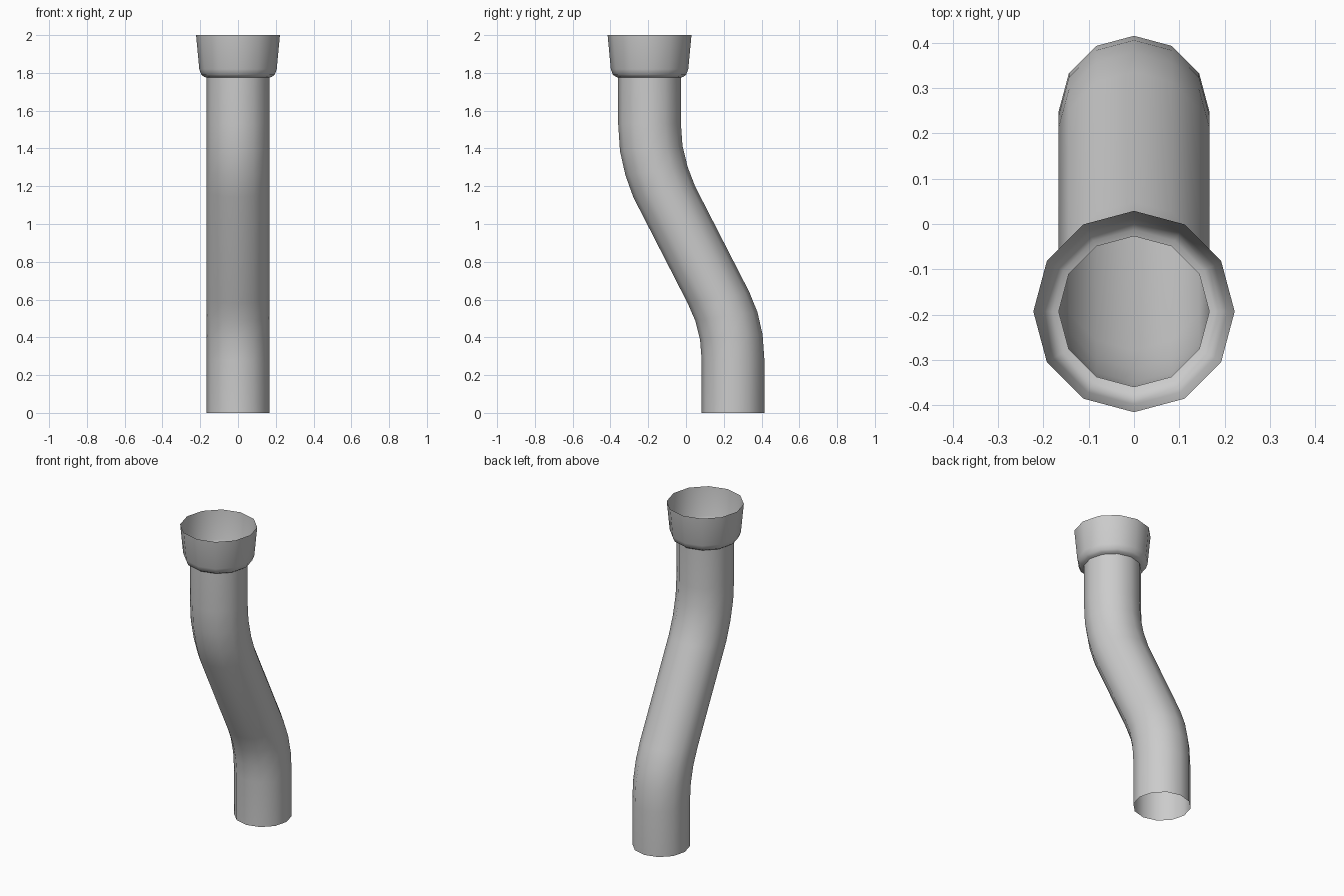
import bpy, bmesh
from math import sin, cos, tan, pi, radians

if "Cube" in bpy.data.objects:
    bpy.data.objects.remove(bpy.data.objects["Cube"])

SIDES = 12
R = 0.166

# Ring stations: centre y, centre z, radius, tilt in degrees
stations = [
    # lower straight end and lower bend
    (0.249, 0.00, R, 0), (0.249, 0.28, R, 0),
    (0.240, 0.40, R, 5), (0.214, 0.51, R, 8), (0.172, 0.61, R, 10),
    # upper bend and upper straight end
    (-0.115, 1.17, R, 10), (-0.156, 1.28, R, 8), (-0.184, 1.40, R, 5),
    (-0.193, 1.53, R, 0), (-0.193, 1.775, R, 0),
    # flared socket
    (-0.193, 1.78, 0.180, 0), (-0.193, 1.79, 0.194, 0),
    (-0.193, 1.82, 0.205, 0), (-0.193, 2.00, 0.222, 0),
]


def tube(name, rings):
    """Open-ended surface skinned through tilted rings."""
    bm = bmesh.new()
    loops = []
    for cy, cz, r, tilt in rings:
        t = radians(tilt)
        loop = []
        for i in range(SIDES):
            a = 2 * pi * i / SIDES
            u = r * sin(a)
            loop.append(bm.verts.new((r * cos(a), cy + u * cos(t), cz + u * sin(t))))
        loops.append(loop)
    for lo, hi in zip(loops, loops[1:]):
        for i in range(SIDES):
            j = (i + 1) % SIDES
            bm.faces.new((lo[i], lo[j], hi[j], hi[i]))
    mesh = bpy.data.meshes.new(name)
    bm.to_mesh(mesh)
    bm.free()
    obj = bpy.data.objects.new(name, mesh)
    bpy.context.collection.objects.link(obj)
    bpy.context.view_layer.objects.active = obj
    obj.select_set(True)
    bpy.ops.object.shade_smooth_by_angle(angle=radians(40))
    obj.select_set(False)
    return obj


# Offset pipe with its socket end as one continuous skin
tube("offset_pipe", stations)
